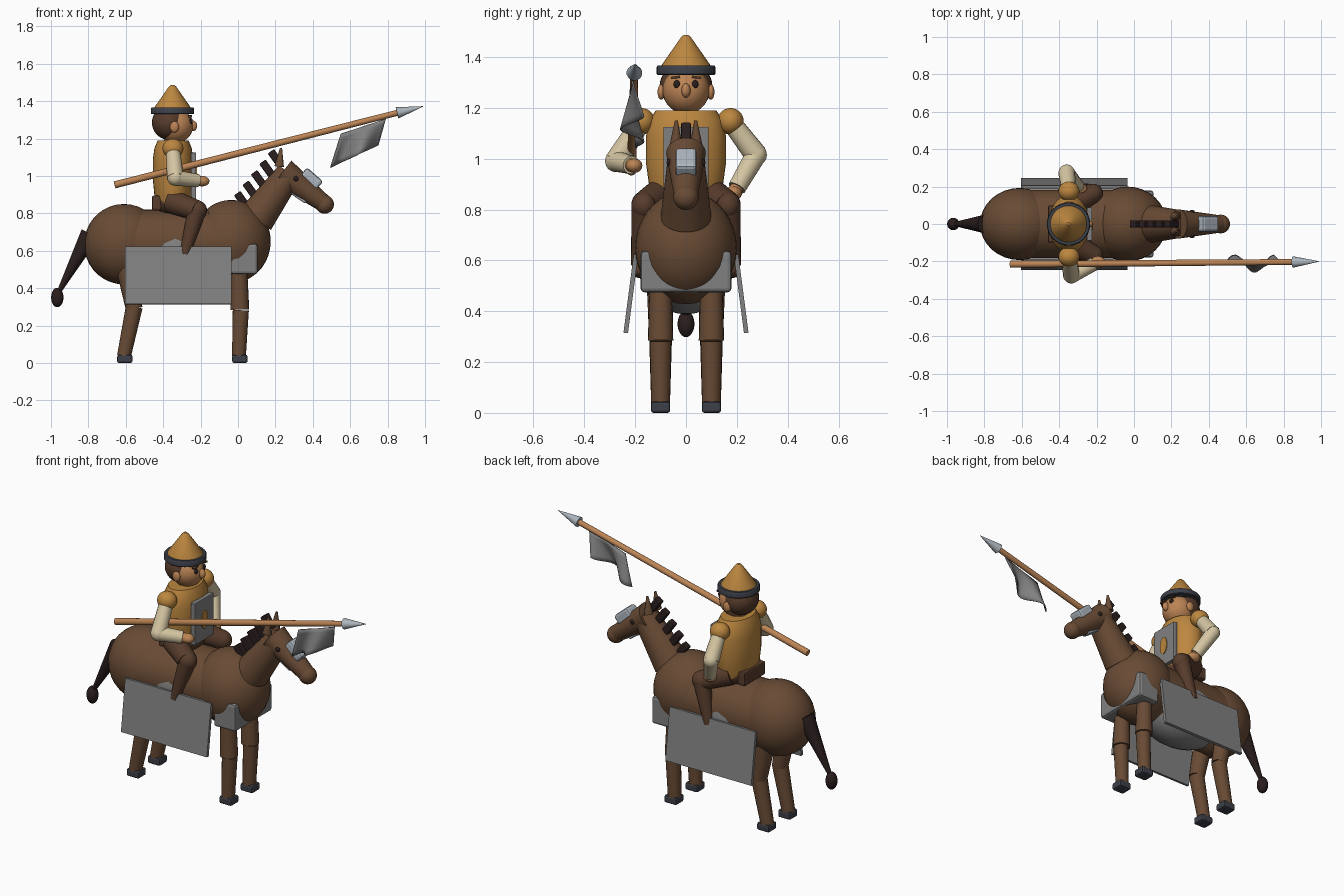
import bpy, bmesh, math
from mathutils import Vector, Matrix

cube = bpy.data.objects.get("Cube")
if cube:
    bpy.data.objects.remove(cube, do_unlink=True)


def material(name, *rgb):
    m = bpy.data.materials.new(name)
    m.use_nodes = True
    m.diffuse_color = (*rgb, 1)
    m.node_tree.nodes["Principled BSDF"].inputs["Base Color"].default_value = (*rgb, 1)
    return m


COAT = material("chestnut coat", .14, .07, .035)
LEATHER = material("dark leather", .095, .045, .025)
TUNIC = material("ochre cloth", .50, .24, .05)
SKIN = material("tan wood and skin", .50, .23, .09)
LINEN = material("cream linen", .66, .56, .36)
GREY = material("grey armour", .22, .22, .22)
STEEL = material("pale steel", .42, .47, .52)
SLATE = material("dark slate", .045, .05, .065)
MANE = material("black brown hair", .024, .013, .013)


def finish(name, bm, mat, smooth=True):
    bmesh.ops.recalc_face_normals(bm, faces=bm.faces[:])
    mesh = bpy.data.meshes.new(name)
    bm.to_mesh(mesh)
    bm.free()
    mesh.materials.append(mat)
    ob = bpy.data.objects.new(name, mesh)
    bpy.context.collection.objects.link(ob)
    if smooth:
        bpy.ops.object.select_all(action='DESELECT')
        ob.select_set(True)
        bpy.context.view_layer.objects.active = ob
        bpy.ops.object.shade_smooth_by_angle(angle=math.radians(35))
    return ob


def rod(name, p, q, r1, r2, mat, sides=20):
    """Tapered cylinder from p to q."""
    p, q = Vector(p), Vector(q)
    d = q - p
    bm = bmesh.new()
    turn = d.to_track_quat('Z', 'Y').to_matrix().to_4x4()
    bmesh.ops.create_cone(bm, cap_ends=True, segments=sides, radius1=r1, radius2=r2,
                          depth=d.length, matrix=Matrix.Translation((p + q) / 2) @ turn)
    return finish(name, bm, mat)


def ball(name, c, radii, mat, tilt=0):
    bm = bmesh.new()
    m = Matrix.Translation(c) @ Matrix.Rotation(tilt, 4, 'Y') @ Matrix.Diagonal((*radii, 1))
    bmesh.ops.create_uvsphere(bm, u_segments=32, v_segments=18, radius=1, matrix=m)
    return finish(name, bm, mat)


def box(name, c, size, mat, tilt=0, axis='Y', bevel=0):
    bm = bmesh.new()
    bmesh.ops.create_cube(bm, size=1, matrix=Matrix.Diagonal((*size, 1)))
    if bevel:
        bmesh.ops.bevel(bm, geom=bm.edges[:], offset=bevel, segments=2, affect='EDGES', profile=.5)
    bm.transform(Matrix.Translation(c) @ Matrix.Rotation(tilt, 4, axis))
    return finish(name, bm, mat, False)


def lathe(name, c, profile, mat, sx=1, sy=1):
    """Stack of rings given as (radius, z)."""
    bm = bmesh.new()
    n = 32
    rings = [[bm.verts.new((c[0] + r * sx * math.cos(i * math.tau / n),
                            c[1] + r * sy * math.sin(i * math.tau / n), z))
              for i in range(n)] for r, z in profile]
    for a, b in zip(rings, rings[1:]):
        for i in range(n):
            bm.faces.new((a[i], a[(i + 1) % n], b[(i + 1) % n], b[i]))
    bm.faces.new(rings[0])
    bm.faces.new(rings[-1])
    return finish(name, bm, mat)


# Horse body
ball("hindquarters", (-.61, 0, .635), (.213, .193, .215), COAT)
ball("chest", (-.035, 0, .65), (.21, .2, .222), COAT)
rod("barrel", (-.62, 0, .635), (-.03, 0, .64), .185, .185, COAT, 32)
ball("saddle_cloth", (-.335, 0, .6), (.3, .192, .212), GREY)

# Horse neck, head and mane
rod("neck", (.095, 0, .77), (.275, 0, 1.015), .1, .07, COAT, 24)
rod("head", (.238, 0, 1.02), (.463, 0, .85), .078, .046, COAT, 24)
ball("muzzle", (.463, 0, .848), (.05, .05, .05), COAT)
box("brow_plate", (.393, 0, .985), (.115, .084, .06), STEEL, .72, bevel=.014)
box("jaw_strap", (.325, 0, .893), (.1, .06, .03), STEEL, .6, bevel=.008)
for i in range(5):
    x, z = .02 + i * .045, .873 + i * .056
    box("mane_tuft", (x, 0, z), (.042, .04, .085), MANE, -.62, bevel=.006)

# Horse tail
rod("tail", (-.79, 0, .69), (-.955, 0, .385), .052, .012, MANE, 12)
ball("tail_tuft", (-.966, 0, .35), (.033, .033, .052), MANE)

# Paired horse parts and armour
for s, side in ((-1, "right"), (1, "left")):
    y = s * .1
    rod(side + "_horse_ear", (.22, s * .04, 1.05), (.23, s * .038, 1.15), .026, .006, COAT, 12)
    ball(side + "_horse_eye", (.31, s * .066, .985), (.014, .01, .014), MANE)
    rod(side + "_front_upper_leg", (.005, y, .55), (.01, y, .285), .042, .05, COAT)
    rod(side + "_front_lower_leg", (.015, y, .282), (.005, y, .035), .043, .037, COAT)
    box(side + "_front_hoof", (.01, y, .022), (.082, .076, .044), SLATE, bevel=.01)
    rod(side + "_hind_upper_leg", (-.6, y, .52), (-.555, y, .29), .055, .045, COAT)
    rod(side + "_hind_lower_leg", (-.555, y, .3), (-.61, y, .035), .045, .037, COAT)
    box(side + "_hind_hoof", (-.605, y, .022), (.082, .076, .044), SLATE, bevel=.01)
    box(side + "_side_plate", (-.32, s * .217, .468), (.57, .018, .31), GREY, s * .13, 'X')
box("chest_plate", (.033, 0, .556), (.145, .357, .163), GREY, bevel=.015)

# Saddle and rider torso
box("saddle_back", (-.435, 0, .855), (.05, .2, .08), LEATHER, bevel=.01)
ball("rider_hips", (-.35, 0, .86), (.1, .13, .08), LEATHER)
lathe("tunic", (-.347, 0), [(.85, .85), (.93, .9), (1, .98), (1, 1.09), (.92, 1.15), (.76, 1.19)],
      TUNIC, .108, .157)
rod("rider_neck", (-.345, 0, 1.16), (-.345, 0, 1.22), .05, .05, SKIN)
box("breastplate", (-.238, 0, 1.0), (.028, .178, .25), GREY, bevel=.004)
bm = bmesh.new()
bmesh.ops.create_cone(bm, cap_ends=True, segments=16, radius1=1, radius2=1, depth=.006,
                      matrix=Matrix.Translation((-.222, 0, 1.0)) @ Matrix.Diagonal((1, .03, .055, 1))
                      @ Matrix.Rotation(math.pi / 2, 4, 'Y'))
finish("breastplate_boss", bm, TUNIC)

# Rider head and hat
ball("rider_face", (-.335, 0, 1.268), (.095, .092, .092), SKIN)
ball("rider_hair", (-.37, 0, 1.285), (.09, .104, .092), LEATHER)
ball("rider_nose", (-.24, 0, 1.268), (.022, .018, .028), SKIN)
lathe("hat_crown", (-.35, 0), [(.102, 1.35), (.098, 1.365), (.02, 1.477), (.009, 1.487)], TUNIC)
lathe("hat_band", (-.35, 0), [(.112, 1.33), (.116, 1.334), (.116, 1.36), (.112, 1.366)], SLATE)

# Paired rider parts
for s, side in ((-1, "right"), (1, "left")):
    ball(side + "_eye", (-.252, s * .036, 1.293), (.01, .013, .016), MANE)
    box(side + "_eyebrow", (-.255, s * .042, 1.32), (.02, .035, .009), LEATHER, s * -.15, 'X')
    ball(side + "_ear", (-.34, s * .098, 1.262), (.024, .014, .03), SKIN)
    shoulder = (-.348, s * .175, 1.147)
    ball(side + "_shoulder", shoulder, (.056, .052, .052), TUNIC)
    # Right arm reaches forward to the lance, left hand rests on the thigh
    elbow = (-.335, -.275, .99) if s < 0 else (-.36, .275, 1.015)
    wrist = (-.215, -.215, .975) if s < 0 else (-.3, .2, .885)
    rod(side + "_upper_sleeve", shoulder, elbow, .038, .045, LINEN, 16)
    ball(side + "_elbow", elbow, (.043, .043, .043), LINEN)
    rod(side + "_lower_sleeve", elbow, wrist, .042, .036, LINEN, 16)
    reach = (Vector(wrist) - Vector(elbow)).normalized()
    palm = Vector(wrist) + reach * .025
    rod(side + "_wrist", wrist, palm, .027, .027, SKIN, 14)
    ball(side + "_hand", palm, (.04, .032, .028), SKIN)
    # Legs straddling the horse
    hip, knee, foot = (-.36, s * .09, .865), (-.22, s * .165, .815), (-.285, s * .188, .58)
    rod(side + "_thigh", hip, knee, .065, .055, LEATHER)
    ball(side + "_knee", knee, (.055, .05, .055), LEATHER)
    rod(side + "_shin", knee, foot, .05, .028, LEATHER)
    ball(side + "_boot", (-.255, s * .183, .56), (.06, .026, .03), LEATHER)

# Lance
butt, neck, tip = (-.66, -.215, .952), (.85, -.203, 1.337), (.99, -.2, 1.372)
rod("lance_shaft", butt, neck, .019, .016, SKIN, 14)
rod("lance_point", neck, tip, .031, .001, STEEL, 14)

# Pennant with a wave that grows toward its lower edge
bm = bmesh.new()
tl, tr, bl, br = (Vector(p) for p in ((.55, 0, 1.225), (.79, 0, 1.305), (.495, 0, 1.045), (.75, 0, 1.165)))
cols, rows = 16, 6
grid = []
for j in range(rows + 1):
    v = j / rows
    row = []
    for i in range(cols + 1):
        u = i / cols
        p = tl.lerp(tr, u).lerp(bl.lerp(br, u), v)
        p.y = -.212 + .046 * v * math.cos(math.tau * (u * 1.2 - .2))
        row.append(bm.verts.new(p))
    grid.append(row)
for j in range(rows):
    for i in range(cols):
        bm.faces.new((grid[j][i], grid[j][i + 1], grid[j + 1][i + 1], grid[j + 1][i]))
pennant = finish("pennant", bm, GREY)
thick = pennant.modifiers.new("thickness", 'SOLIDIFY')
thick.thickness = .006
thick.offset = 0
